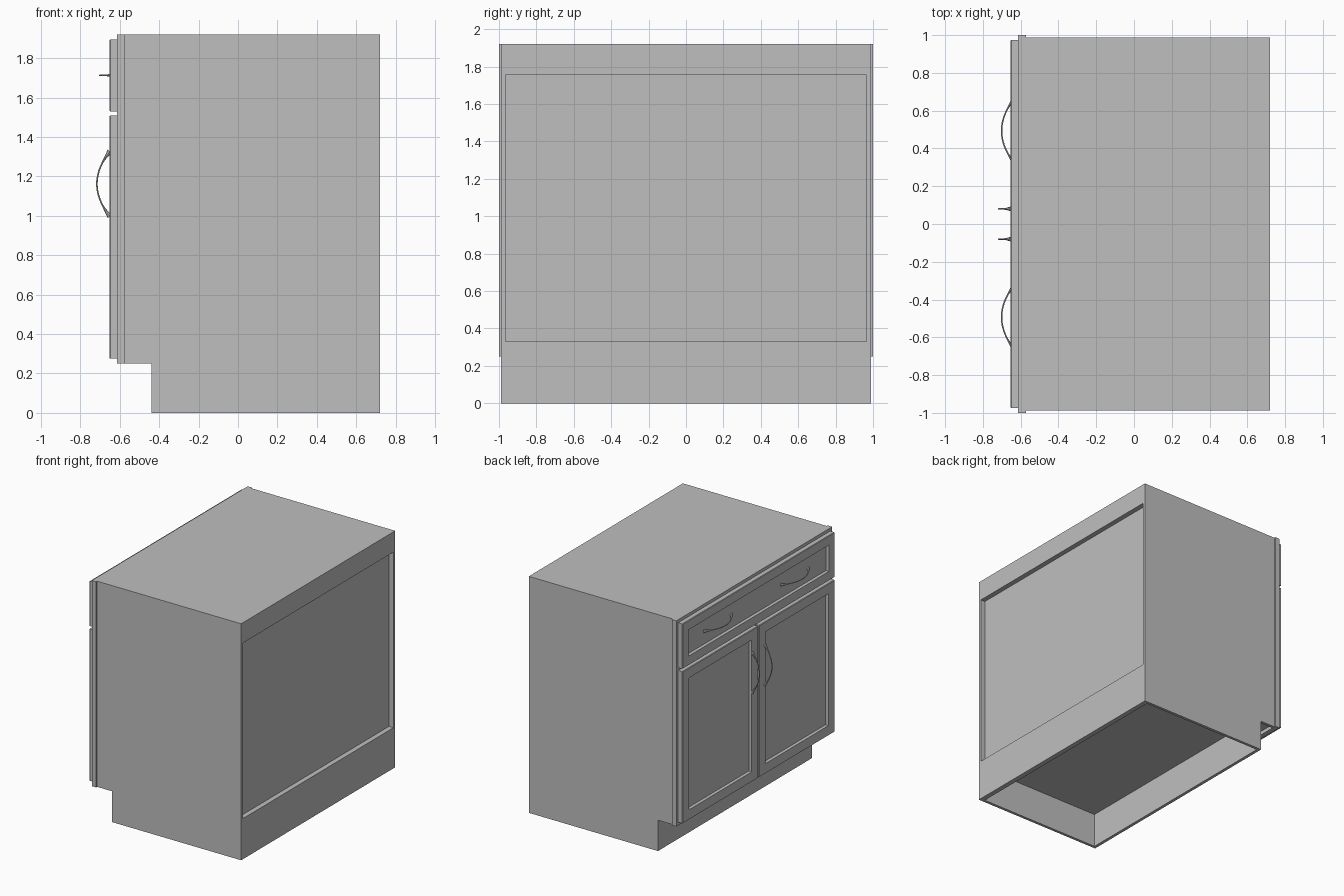
import bpy
import bmesh
from mathutils import Vector

if "Cube" in bpy.data.objects:
    bpy.data.objects.remove(bpy.data.objects["Cube"], do_unlink=True)

GREY = (0.52, 0.52, 0.52, 1)
paint = bpy.data.materials.new("plain_grey")
paint.use_nodes = True
paint.diffuse_color = GREY
paint.node_tree.nodes["Principled BSDF"].inputs["Base Color"].default_value = GREY


def finish(bm, name):
    bmesh.ops.recalc_face_normals(bm, faces=bm.faces)
    mesh = bpy.data.meshes.new(name)
    bm.to_mesh(mesh)
    bm.free()
    mesh.materials.append(paint)
    obj = bpy.data.objects.new(name, mesh)
    bpy.context.collection.objects.link(obj)
    return obj


def box_bm(x, y, z):
    bm = bmesh.new()
    bmesh.ops.create_cube(bm, size=1)
    for v in bm.verts:
        v.co = Vector([(r[0] + r[1]) / 2 + c * (r[1] - r[0]) for r, c in zip((x, y, z), v.co)])
    return bm


def box(name, x, y, z):
    return finish(box_bm(x, y, z), name)


# Main dimensions
BACK, FRAME_BACK, FRAME_FRONT = 0.72, -0.573, -0.613
KICK, KICK_TOP, TOP = -0.44, 0.25, 1.92
SIDE, INNER = 0.988, 0.965


# Notched side panels
def side_panel(name, sign):
    bm = bmesh.new()
    outline = [(KICK, 0), (BACK, 0), (BACK, TOP), (FRAME_BACK, TOP),
               (FRAME_BACK, KICK_TOP), (KICK, KICK_TOP)]
    face = bm.faces.new([bm.verts.new((x, sign * INNER, z)) for x, z in outline])
    wall = bmesh.ops.extrude_face_region(bm, geom=[face])["geom"]
    moved = [g for g in wall if isinstance(g, bmesh.types.BMVert)]
    bmesh.ops.translate(bm, verts=moved, vec=(0, sign * (SIDE - INNER), 0))
    finish(bm, name)


side_panel("left_side_panel", 1)
side_panel("right_side_panel", -1)

# Carcass boards
span = (-INNER, INNER)
box("top_board", (FRAME_BACK, BACK), span, (1.88, TOP))
box("floor_board", (FRAME_BACK, 0.68), span, (0.28, 0.31))
box("toe_kick", (KICK, KICK + 0.025), span, (0, 0.28))
box("back_panel", (0.66, 0.68), span, (0.28, 1.88))
box("back_lower_rail", (0.68, BACK), span, (0, 0.33))
box("back_upper_rail", (0.68, BACK), span, (1.755, 1.88))

# Face frame
depth = (FRAME_FRONT, FRAME_BACK)
for name, y in (("left_stile", (0.92, 1)), ("right_stile", (-1, -0.92)), ("middle_stile", (-0.05, 0.05))):
    box(name, depth, y, (KICK_TOP, TOP))
for name, z in (("bottom_rail", (KICK_TOP, 0.32)), ("middle_rail", (1.46, 1.58)), ("top_rail", (1.85, TOP))):
    for sign, label in ((1, "left_"), (-1, "right_")):
        box(label + name, depth, sorted((sign * 0.05, sign * 0.92)), z)


# Doors and drawer front with a sunken centre panel
def front_panel(name, y, z, border):
    bm = box_bm((-0.648, FRAME_FRONT), y, z)
    bm.faces.ensure_lookup_table()
    front = min(bm.faces, key=lambda f: f.calc_center_median().x)
    for width, push in ((0.005, -0.005), (border, 0), (0.002, 0.025)):
        bmesh.ops.inset_region(bm, faces=[front], thickness=width)
        for v in front.verts:
            v.co.x += push
    finish(bm, name)


front_panel("left_door", (0.008, 0.975), (0.275, 1.508), 0.11)
front_panel("right_door", (-0.975, -0.008), (0.275, 1.508), 0.11)
front_panel("drawer_front", (-0.975, 0.975), (1.53, 1.895), 0.102)


# Bow handles with flared feet
def handle(name, centre, along, half, rise):
    curve = bpy.data.curves.new(name, "CURVE")
    curve.dimensions = "3D"
    curve.bevel_depth = 0.004
    curve.bevel_resolution = 2
    curve.use_fill_caps = True
    spline = curve.splines.new("POLY")
    steps = 24
    spline.points.add(steps)
    for i, p in enumerate(spline.points):
        t = 2 * i / steps - 1
        pos = Vector(centre) + Vector(along) * half * t - Vector((rise * (1 - t * t), 0, 0))
        p.co = (*pos, 1)
        p.radius = 1 + 2.5 * max(0, (abs(t) - 0.6) / 0.4) ** 2
    spline.use_smooth = True
    curve.materials.append(paint)
    obj = bpy.data.objects.new(name, curve)
    bpy.context.collection.objects.link(obj)
    bpy.ops.object.select_all(action="DESELECT")
    obj.select_set(True)
    bpy.context.view_layer.objects.active = obj
    bpy.ops.object.convert(target="MESH")
    bpy.ops.object.shade_smooth_by_angle()


for sign, label in ((1, "left"), (-1, "right")):
    handle(label + "_door_handle", (-0.65, sign * 0.08, 1.162), (0, 0, 1), 0.165, 0.066)
    handle(label + "_drawer_handle", (-0.628, sign * 0.493, 1.713), (0, 1, 0), 0.178, 0.073)
